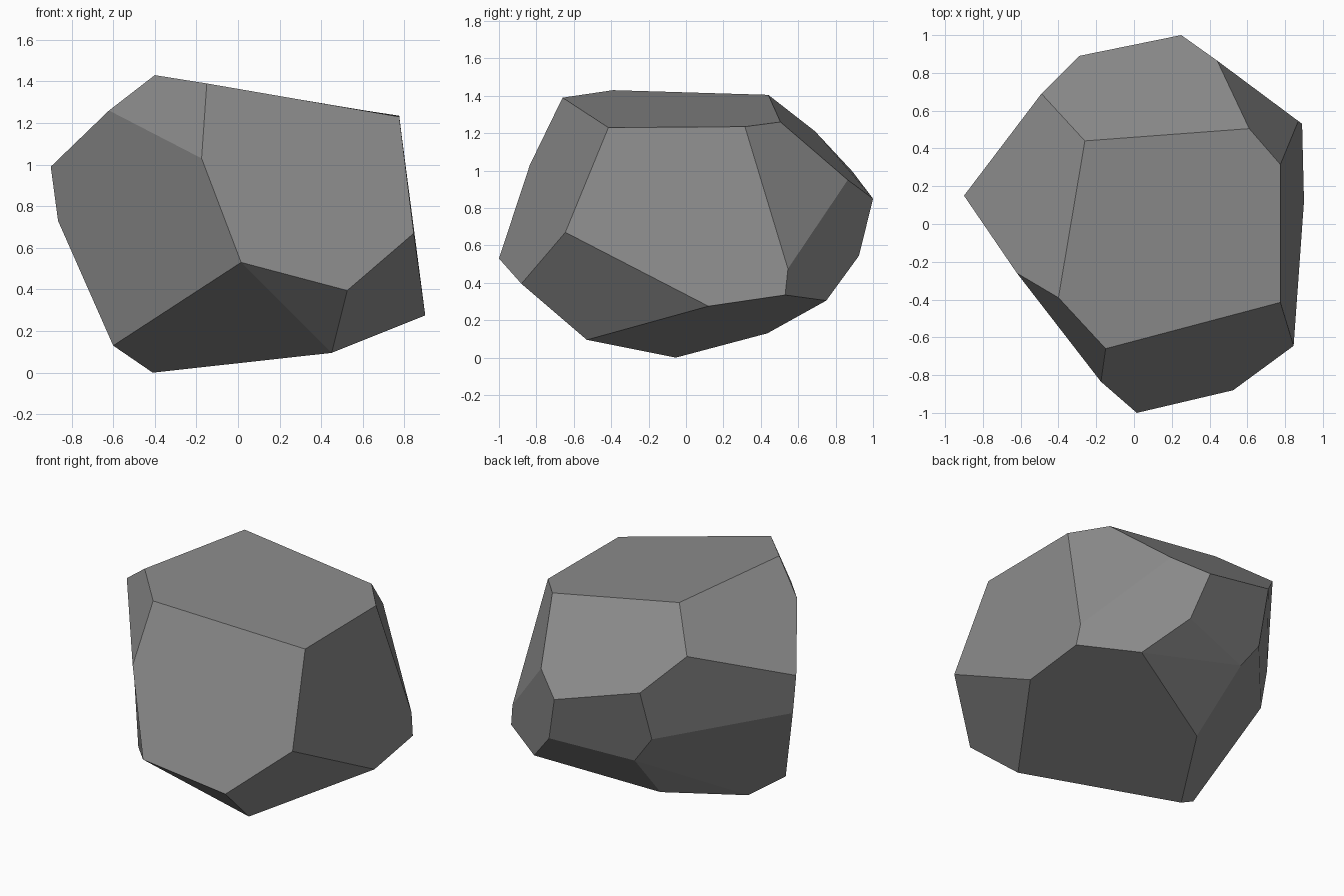
import bpy, bmesh, math

# Corners of the faceted boulder, grouped in rings from the crown down
crown = [(-.40, -.39, 1.43), (-.15, -.66, 1.39), (.775, -.415, 1.23),
         (.775, .315, 1.235), (.61, .505, 1.26), (-.26, .44, 1.405)]
shoulder = [(-.62, -.26, 1.26), (-.175, -.835, 1.03), (-.49, .69, 1.21),
            (-.29, .89, .995), (.25, 1.0, .85), (.44, .865, .95), (-.90, .15, .99)]
waist = [(.015, -1.0, .53), (.845, -.645, .67), (.525, -.88, .395), (.87, .545, .475),
         (.34, .925, .545), (-.173, .776, .48), (-.304, .786, .657), (-.865, .135, .73)]
foot = [(.90, .12, .275), (.89, .53, .335), (.57, .75, .305), (.45, -.53, .095),
        (-.12, .435, .13), (-.60, -.17, .13), (-.41, -.055, 0)]

# Wrap the corners in flat facets
bm = bmesh.new()
for p in crown + shoulder + waist + foot:
    bm.verts.new(p)
bmesh.ops.convex_hull(bm, input=bm.verts[:])
bmesh.ops.dissolve_limit(bm, angle_limit=math.radians(3), verts=bm.verts[:], edges=bm.edges[:])
bmesh.ops.recalc_face_normals(bm, faces=bm.faces[:])
mesh = bpy.data.meshes.new("boulder")
bm.to_mesh(mesh)
bm.free()

# Plain grey stone
stone = bpy.data.materials.new("stone grey")
stone.diffuse_color = (.26, .26, .26, 1)
mesh.materials.append(stone)
bpy.context.collection.objects.link(bpy.data.objects.new("boulder", mesh))
